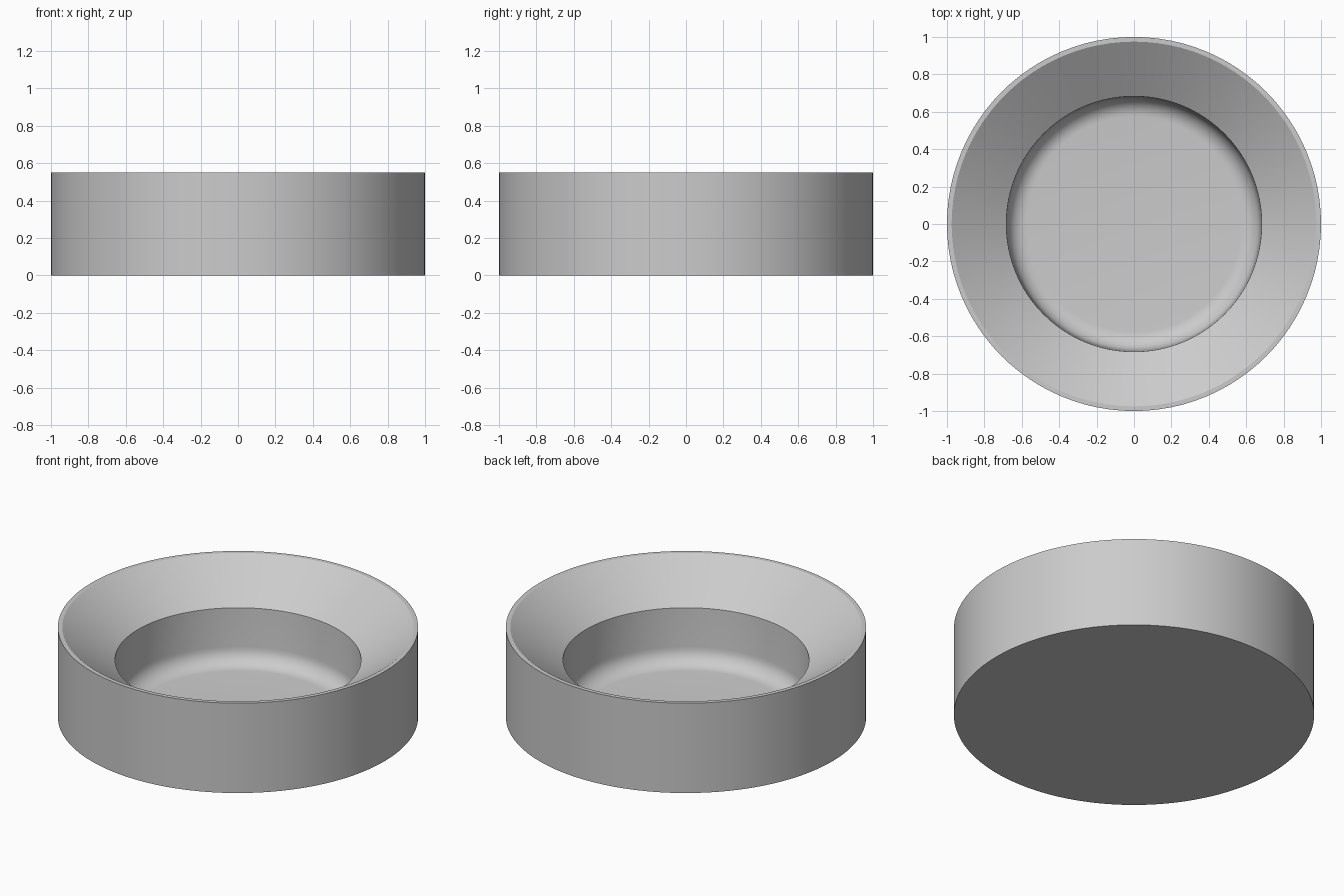
import bpy, bmesh, math

cube = bpy.data.objects.get("Cube")
if cube:
    bpy.data.objects.remove(cube)

SIDES = 96
HEIGHT = 0.55
FLOOR = 0.015
FILLET = 0.1

# Plain grey finish
grey = bpy.data.materials.new("plain_grey")
grey.use_nodes = True
colour = (0.6, 0.6, 0.6, 1)
grey.diffuse_color = colour
grey.node_tree.nodes["Principled BSDF"].inputs["Base Color"].default_value = colour

# Half section: base, outer wall, narrow rim, sloped mouth, well wall
profile = [(0, 0), (1, 0), (1, HEIGHT), (0.975, HEIGHT), (0.683, 0.35)]

# Rounded corner between the well wall and the floor
for i in range(9):
    a = math.pi / 2 * i / 8
    profile.append((0.575 + FILLET * math.cos(a), FLOOR + FILLET * (1 - math.sin(a))))
profile.append((0, FLOOR))

# Turn the section around the vertical axis
bm = bmesh.new()
verts = [bm.verts.new((r, 0, z)) for r, z in profile]
edges = [bm.edges.new(pair) for pair in zip(verts, verts[1:])]
bmesh.ops.spin(bm, geom=verts + edges, cent=(0, 0, 0), axis=(0, 0, 1),
               angle=math.tau, steps=SIDES, use_merge=True)
bmesh.ops.remove_doubles(bm, verts=bm.verts, dist=1e-4)
bmesh.ops.recalc_face_normals(bm, faces=bm.faces)

mesh = bpy.data.meshes.new("round_dish")
bm.to_mesh(mesh)
bm.free()
mesh.materials.append(grey)
dish = bpy.data.objects.new("round_dish", mesh)
bpy.context.collection.objects.link(dish)

# Smooth shading with crisp rims
bpy.context.view_layer.objects.active = dish
dish.select_set(True)
bpy.ops.object.shade_smooth_by_angle(angle=math.radians(30))
